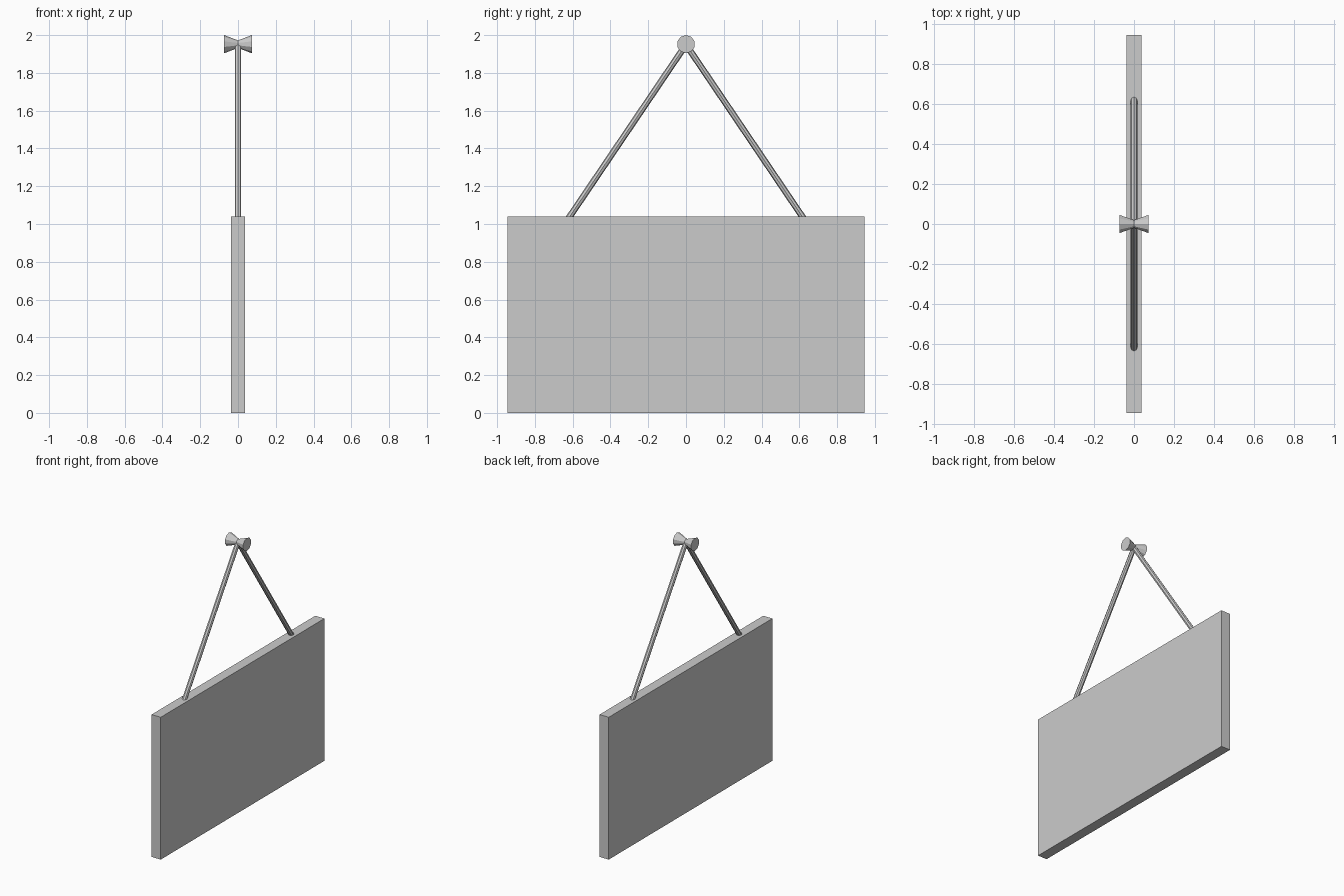
import bpy, math
from mathutils import Vector

if "Cube" in bpy.data.objects:
    bpy.data.objects.remove(bpy.data.objects["Cube"])

APEX = Vector((0, 0, 1.955))


def mesh_object(name, verts, faces):
    mesh = bpy.data.meshes.new(name)
    mesh.from_pydata(verts, [], faces)
    obj = bpy.data.objects.new(name, mesh)
    bpy.context.collection.objects.link(obj)
    return obj


# Hanging board
bpy.ops.mesh.primitive_cube_add(size=1, location=(0, 0, 0.52))
board = bpy.context.object
board.name = "sign_board"
board.scale = (0.074, 1.89, 1.04)

# Two slanted hanging rods meeting at the peg
for side, label in ((-1, "front"), (1, "back")):
    foot = Vector((0, side * 0.622, 1.03))
    top = Vector((0, 0, 1.95))
    axis = top - foot
    bpy.ops.mesh.primitive_cylinder_add(vertices=8, radius=0.017, depth=axis.length,
                                        location=(foot + top) / 2)
    rod = bpy.context.object
    rod.name = label + "_hanging_rod"
    rod.rotation_euler = (math.atan2(-axis.y, axis.z), 0, 0)

# Waisted peg: wide ends, narrow middle, lying along x
SIDES = 10
profile = [(-0.073, 0.048), (0, 0.02), (0.073, 0.048)]
verts = []
for x, r in profile:
    for i in range(SIDES):
        a = 2 * math.pi * i / SIDES
        verts.append((x, APEX.y + r * math.sin(a), APEX.z - 0.003 + r * math.cos(a)))
faces = []
for k in range(len(profile) - 1):
    for i in range(SIDES):
        j = (i + 1) % SIDES
        faces.append((k * SIDES + j, k * SIDES + i, (k + 1) * SIDES + i, (k + 1) * SIDES + j))
last = (len(profile) - 1) * SIDES
faces.append(tuple(range(SIDES)))
faces.append(tuple(reversed(range(last, last + SIDES))))
peg = mesh_object("peg", verts, faces)

# Consistent outward normals on the peg
import bmesh
bm = bmesh.new()
bm.from_mesh(peg.data)
bmesh.ops.recalc_face_normals(bm, faces=bm.faces)
bm.to_mesh(peg.data)
bm.free()
